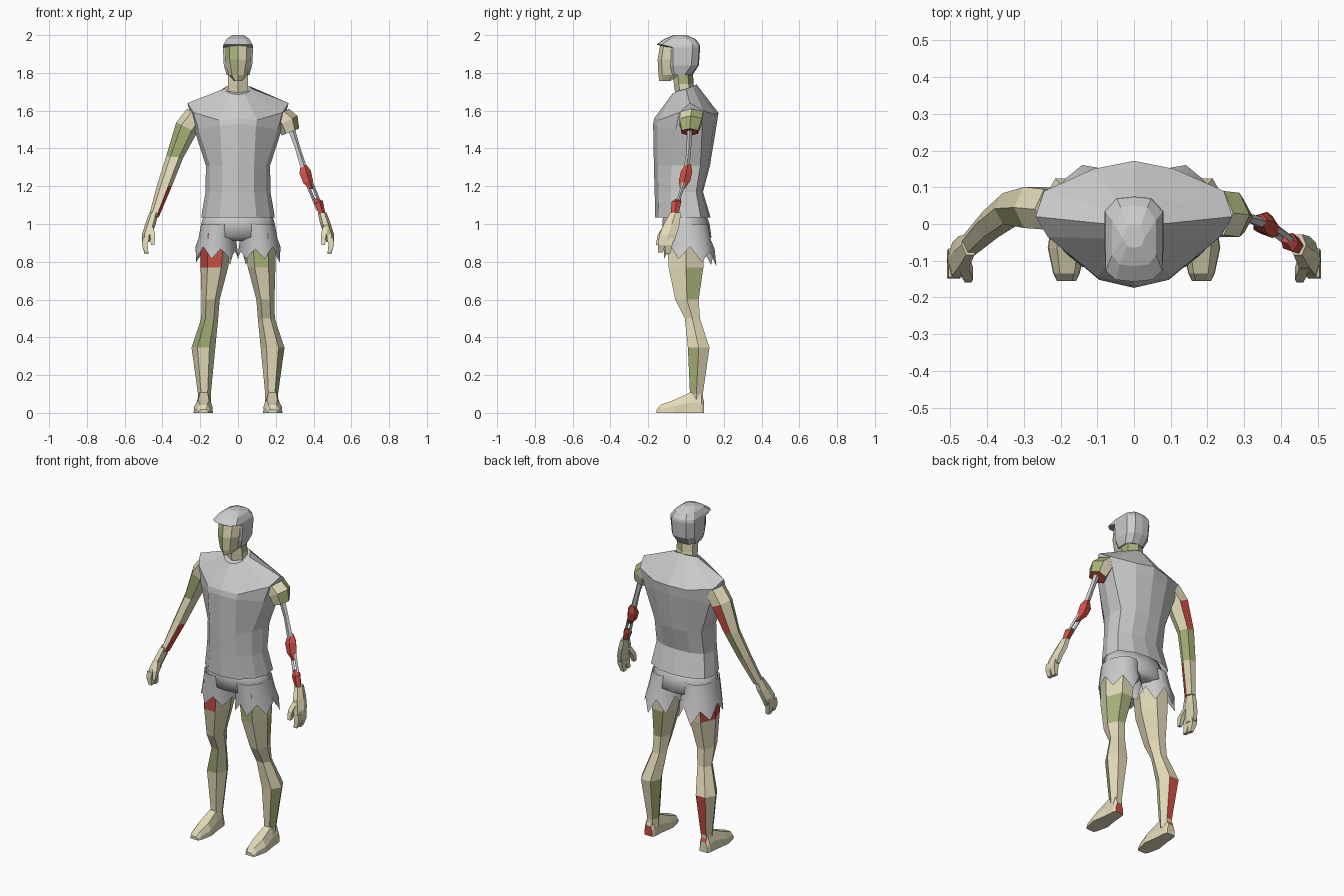
import bpy, bmesh, math

if "Cube" in bpy.data.objects:
    bpy.data.objects.remove(bpy.data.objects["Cube"])


def material(name, rgb):
    m = bpy.data.materials.new(name)
    m.diffuse_color = (*rgb, 1)
    m.use_nodes = True
    m.node_tree.nodes["Principled BSDF"].inputs["Base Color"].default_value = m.diffuse_color
    return m


SKIN = material("skin", (0.76, 0.71, 0.48))
GREEN = material("rotten_skin", (0.40, 0.45, 0.19))
RED = material("wound", (0.62, 0.08, 0.06))
BODY = [SKIN, GREEN, RED]
G, R = 1, 2


def loft(name, rings, mats=(), paint=None, caps=(True, True), smooth=False):
    """Bridge rings of equal length; paint maps (ring, side) or cap name to a slot."""
    paint = paint or {}
    bm = bmesh.new()
    vs = [[bm.verts.new(p) for p in r] for r in rings]
    n = len(rings[0])
    for i in range(len(rings) - 1):
        for k in range(n):
            j = (k + 1) % n
            f = bm.faces.new((vs[i][k], vs[i][j], vs[i + 1][j], vs[i + 1][k]))
            f.material_index = paint.get((i, k), 0)
    for use, ring, key in ((caps[0], vs[0], "start"), (caps[1], vs[-1], "end")):
        if use:
            bm.faces.new(ring).material_index = paint.get(key, 0)
    bmesh.ops.recalc_face_normals(bm, faces=bm.faces)
    me = bpy.data.meshes.new(name)
    bm.to_mesh(me)
    bm.free()
    for m in mats:
        me.materials.append(m)
    me.polygons.foreach_set("use_smooth", [smooth] * len(me.polygons))
    ob = bpy.data.objects.new(name, me)
    bpy.context.collection.objects.link(ob)
    return ob


def tube(name, secs, s=1, n=6, turn=0.0, **kw):
    """Sections (x, y, z, rx, ry, slope); side 0 is outer-back, then round by the back."""
    ang = [turn + math.tau * k / n for k in range(n)]
    mx = max(abs(math.cos(a)) for a in ang)
    my = max(abs(math.sin(a)) for a in ang)
    rings = []
    for x, y, z, rx, ry, *sl in secs:
        slope = sl[0] if sl else 0
        rings.append([(s * (x + rx * math.cos(a) / mx), y + ry * math.sin(a) / my,
                       z + slope * rx * math.cos(a) / mx) for a in ang])
    return loft(name, rings, **kw)


def mirror_ring(half):
    """Close a half outline running from front centre to back centre."""
    return half + [(-x, y, z) for x, y, z in half[-2:0:-1]]


def egg(z, w, yf, yb):
    m = (yf + yb) / 2 + 0.02
    return mirror_ring([(0, yf, z), (.5 * w, .88 * yf, z), (.87 * w, .45 * yf + .3 * m, z), (w, m, z),
                        (.92 * w, .6 * yb, z), (.5 * w, .92 * yb, z), (0, yb, z)])


# Tunic
chest = mirror_ring([(0, -.174, 1.53), (.095, -.152, 1.52), (.21, -.055, 1.50), (.225, .02, 1.48),
                     (.215, .085, 1.49), (.11, .147, 1.53), (0, .163, 1.53)])
shoulder = mirror_ring([(0, -.168, 1.56), (.10, -.145, 1.55), (.235, -.035, 1.59), (.268, .02, 1.64),
                        (.245, .09, 1.60), (.11, .15, 1.58), (0, .172, 1.588)])
collar = mirror_ring([(0, -.075, 1.685), (.035, -.07, 1.69), (.065, -.04, 1.705), (.075, 0, 1.715),
                      (.06, .035, 1.73), (.035, .05, 1.735), (0, .055, 1.74)])
loft("tunic", [egg(1.035, .195, -.163, .13), egg(1.17, .172, -.166, .09), egg(1.31, .17, -.170, .127),
               chest, shoulder, collar], caps=(False, True))

# Ragged shorts: hips plus one torn leg on each side
tube("shorts_hips", [(0, -.01, 1.07, .175, .11), (0, .0, 1.0, .195, .125), (0, .01, .93, .20, .125),
                     (0, .02, .91, .10, .08)], n=12, smooth=True)
for s in (-1, 1):
    n = 14
    rings = []
    for z, cx, cy, rx, ry, jag in ((1.0, .10, 0, .095, .12, 0), (.92, .11, .008, .10, .125, 0),
                                   (.85, .115, .022, .11, .133, 1)):
        ring = []
        for k in range(n):
            a = math.tau * k / n
            back = max(0, math.sin(a))
            tip = jag * ((.035 + .04 * back) if k % 2 else -.03 + .012 * (k % 3))
            flare = 1 + (.07 if tip > 0 else 0)
            ring.append((s * (cx + rx * flare * math.cos(a)), cy + ry * flare * math.sin(a), z - tip))
        rings.append(ring)
    loft("shorts_leg", rings, caps=(False, False), smooth=True)

# Neck and face
tube("neck", [(0, .0, 1.67, .055, .055), (0, -.012, 1.74, .053, .052), (0, -.02, 1.84, .053, .055)],
     mats=BODY, turn=math.pi / 6, paint={(1, 5): G, (1, 0): G})


def face_ring(z, w, yf, yb):
    return mirror_ring([(0, yf, z), (.65 * w, yf + .02, z), (w, yf + .06, z), (w, yb, z), (0, yb, z)])


loft("face", [face_ring(1.757, .022, -.142, -.095), face_ring(1.79, .05, -.146, -.03),
              face_ring(1.87, .068, -.15, .0), face_ring(1.95, .07, -.137, .0)], mats=BODY,
     paint={(1, 7): G, (2, 7): G, (2, 6): G, (0, 6): G})


# Hair with an overhanging fringe
def hair_ring(z, w, yf, yb):
    return mirror_ring([(0, yf, z), (.65 * w, yf + .005, z), (w, yf + .03, z), (w, yb - .04, z),
                        (.6 * w, yb - .005, z), (0, yb, z)])


loft("hair", [hair_ring(1.79, .06, -.09, .035), hair_ring(1.84, .075, -.1, .068),
              hair_ring(1.935, .08, -.1, .075), hair_ring(1.95, .077, -.157, .072),
              hair_ring(1.98, .06, -.115, .05), hair_ring(2.0, .03, -.065, .0)])

# Whole arm
tube("whole_arm", [(.22, .04, 1.58, .05, .055, .6), (.272, .045, 1.51, .055, .056, .5),
                   (.335, .042, 1.355, .045, .042, .1), (.39, .0, 1.2, .04, .036),
                   (.447, -.055, 1.035, .027, .03)], s=-1, mats=BODY,
     paint={(1, 4): G, (1, 5): G, (2, 2): G, (1, 1): R, (3, 3): R, (2, 1): G})

# Stripped arm: stump, bones and torn flesh
tube("arm_stump", [(.22, .03, 1.58, .05, .06, .6), (.26, .025, 1.545, .055, .06, .5),
                   (.278, .02, 1.487, .046, .043, .4)], mats=BODY,
     paint={"end": R, (0, 0): G, (1, 0): G, (1, 5): G})
tube("upper_arm_bone", [(.275, .02, 1.52, .022, .014), (.315, .015, 1.4, .016, .012),
                        (.358, 0, 1.26, .02, .015)], n=5)
for dx in (-.013, .013):
    tube("forearm_bone", [(.368 + dx, -.005, 1.24, .009, .01), (.438 + dx, -.058, 1.07, .009, .01)], n=4)
tube("elbow_flesh", [(.345, .012, 1.315, .016, .015), (.352, .003, 1.275, .033, .03, .3),
                     (.368, -.008, 1.225, .028, .03, .3), (.388, -.02, 1.185, .012, .012)],
     n=5, mats=[RED])
tube("wrist_flesh", [(.412, -.04, 1.135, .012, .012), (.425, -.05, 1.115, .024, .026, .3),
                     (.448, -.062, 1.045, .017, .02)], n=5, mats=[RED])

# Hands
for s in (-1, 1):
    tube("palm", [(.446, -.056, 1.06, .023, .028), (.463, -.075, 1.0, .028, .042),
                  (.482, -.095, .945, .026, .045), (.488, -.105, .905, .02, .042)], s=s, mats=BODY,
         paint={(1, 4): G if s > 0 else 0})
    for y, end in ((-.125, .848), (-.087, .842)):
        tube("fingers", [(.487, y, .925, .018, .02), (.494, y - .004, .89, .015, .019),
                         (.484, y - .01, end, .01, .013)], s=s, n=4, turn=math.pi / 4, mats=BODY)
    tube("thumb", [(.463, -.105, .985, .014, .018), (.452, -.135, .94, .014, .016),
                   (.452, -.15, .89, .009, .009)], s=s, n=4, turn=math.pi / 4, mats=BODY)

# Legs
leg = [(.115, 0, .95, .085, .10), (.125, .0, .77, .073, .092), (.145, .005, .60, .048, .062),
       (.15, .034, .50, .045, .04), (.183, .067, .345, .063, .057), (.178, .055, .10, .034, .034),
       (.178, .055, .05, .034, .034)]
leg_paint = {-1: {(0, 0): R, (0, 5): R, (0, 4): R, (3, 4): G, (3, 5): G, (4, 1): R},
             1: {(0, 4): G, (1, 0): G, (1, 1): G, (4, 5): G, (4, 2): G}}
for s in (-1, 1):
    tube("leg", leg, s=s, mats=BODY, paint=leg_paint[s])
    # Foot, lofted from heel to toe
    rings = []
    for y, w, h in ((.096, .026, .06), (.082, .034, .10), (.022, .038, .108), (-.065, .051, .068),
                    (-.135, .036, .042), (-.155, .026, .018)):
        rings.append([(s * (.184 + dx * w), y, z * h)
                      for dx, z in ((-1, 0), (1, 0), (.95, .5), (.5, 1), (-.6, 1), (-.95, .5))])
    loft("foot", rings, mats=BODY, paint={"start": R} if s > 0 else {(0, 3): R})
